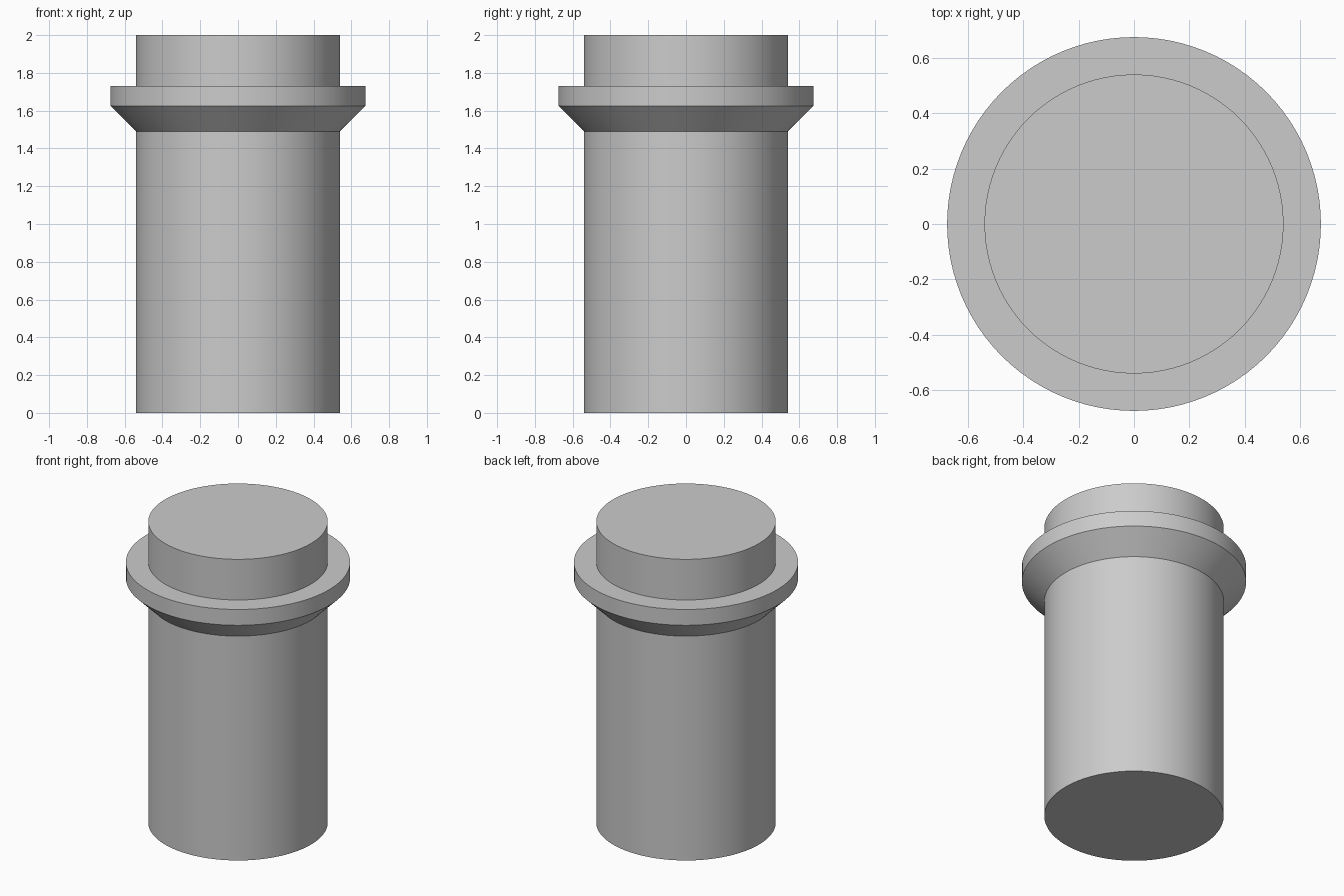
import bpy
import bmesh
import math

cube = bpy.data.objects.get("Cube")
if cube:
    bpy.data.objects.remove(cube, do_unlink=True)

SEGMENTS = 96
BODY_R, FLANGE_R = 0.54, 0.675

grey = bpy.data.materials.new("plain grey")
grey.use_nodes = True
colour = (0.6, 0.6, 0.6, 1)
grey.diffuse_color = colour
grey.node_tree.nodes["Principled BSDF"].inputs["Base Color"].default_value = colour


def lathe(name, profile):
    """Turn a (radius, height) profile about z and cap both ends."""
    bm = bmesh.new()
    rings = []
    for r, z in profile:
        angles = [2 * math.pi * i / SEGMENTS for i in range(SEGMENTS)]
        rings.append([bm.verts.new((r * math.cos(a), r * math.sin(a), z)) for a in angles])
    for low, high in zip(rings, rings[1:]):
        for i in range(SEGMENTS):
            j = (i + 1) % SEGMENTS
            bm.faces.new((low[i], low[j], high[j], high[i]))
    bm.faces.new(rings[0][::-1])
    bm.faces.new(rings[-1])
    mesh = bpy.data.meshes.new(name)
    bm.to_mesh(mesh)
    bm.free()
    mesh.materials.append(grey)
    obj = bpy.data.objects.new(name, mesh)
    bpy.context.collection.objects.link(obj)
    bpy.ops.object.select_all(action="DESELECT")
    obj.select_set(True)
    bpy.context.view_layer.objects.active = obj
    bpy.ops.object.shade_smooth_by_angle(angle=math.radians(30))
    return obj


# Straight shaft, chamfered flange and top spigot in one turned solid
lathe("flanged_pin", [
    (BODY_R, 0),
    (BODY_R, 1.49),
    (FLANGE_R, 1.625),
    (FLANGE_R, 1.73),
    (BODY_R, 1.73),
    (BODY_R, 2),
])
